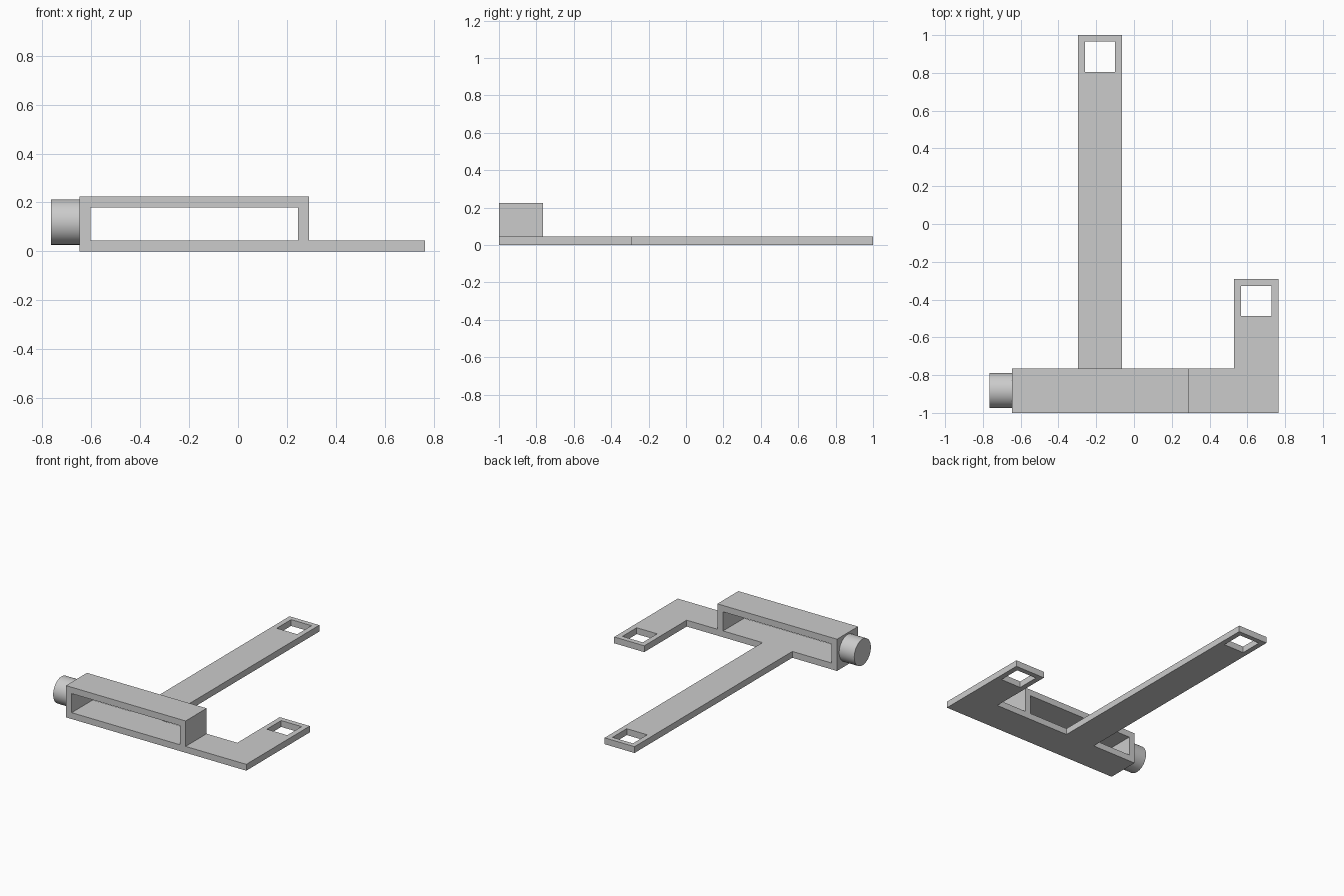
import bpy
import bmesh
import math
from mathutils import Matrix, Vector

cube = bpy.data.objects.get("Cube")
if cube:
    bpy.data.objects.remove(cube, do_unlink=True)

# One plain grey for the whole bracket
grey = bpy.data.materials.new("plain grey")
grey.use_nodes = True
colour = (0.6, 0.6, 0.6, 1)
grey.diffuse_color = colour
grey.node_tree.nodes["Principled BSDF"].inputs["Base Color"].default_value = colour


def rect(x0, x1, y0, y1):
    return [(x0, y0), (x1, y0), (x1, y1), (x0, y1)]


def finish(name, bm):
    bmesh.ops.recalc_face_normals(bm, faces=bm.faces)
    mesh = bpy.data.meshes.new(name)
    bm.to_mesh(mesh)
    bm.free()
    mesh.materials.append(grey)
    obj = bpy.data.objects.new(name, mesh)
    bpy.context.collection.objects.link(obj)
    return obj


def cut_plate(name, outline, hole, place, sweep):
    """Fill an outline around a hole and extrude it along sweep."""
    bm = bmesh.new()
    for loop in (outline, hole):
        verts = [bm.verts.new(place(u, v)) for u, v in loop]
        for a, b in zip(verts, verts[1:] + verts[:1]):
            bm.edges.new((a, b))
    bmesh.ops.triangle_fill(bm, edges=bm.edges[:], use_beauty=True)
    result = bmesh.ops.extrude_face_region(bm, geom=bm.faces[:], use_keep_orig=True)
    moved = [g for g in result["geom"] if isinstance(g, bmesh.types.BMVert)]
    bmesh.ops.translate(bm, verts=moved, vec=sweep)
    return finish(name, bm)


FRONT, BACK = -1.0, -0.765
THICK = 0.045


def flat(u, v):
    return (u, v, 0)


def upright(u, v):
    return (u, FRONT, v)


# Open rectangular sleeve, running front to back
cut_plate("sleeve_frame", rect(-0.647, 0.29, 0, 0.225),
          rect(-0.602, 0.245, THICK, 0.18), upright, Vector((0, BACK - FRONT, 0)))

# Long flat arm reaching backwards
cut_plate("long_arm", rect(-0.297, -0.063, BACK, 1.0),
          rect(-0.26, -0.1, 0.805, 0.965), flat, Vector((0, 0, THICK)))

# Short L-shaped arm on the left
cut_plate("bent_arm",
          [(0.29, FRONT), (0.765, FRONT), (0.765, -0.29),
           (0.53, -0.29), (0.53, BACK), (0.29, BACK)],
          rect(0.567, 0.727, -0.487, -0.327), flat, Vector((0, 0, THICK)))

# Round knob on the right end of the sleeve
bm = bmesh.new()
bmesh.ops.create_cone(bm, cap_ends=True, segments=64, radius1=0.093, radius2=0.093,
                      depth=0.118,
                      matrix=Matrix.Translation((-0.706, -0.882, 0.12))
                      @ Matrix.Rotation(math.pi / 2, 4, "Y"))
knob = finish("round_knob", bm)
bpy.ops.object.select_all(action="DESELECT")
knob.select_set(True)
bpy.context.view_layer.objects.active = knob
bpy.ops.object.shade_smooth_by_angle(angle=math.radians(30))
